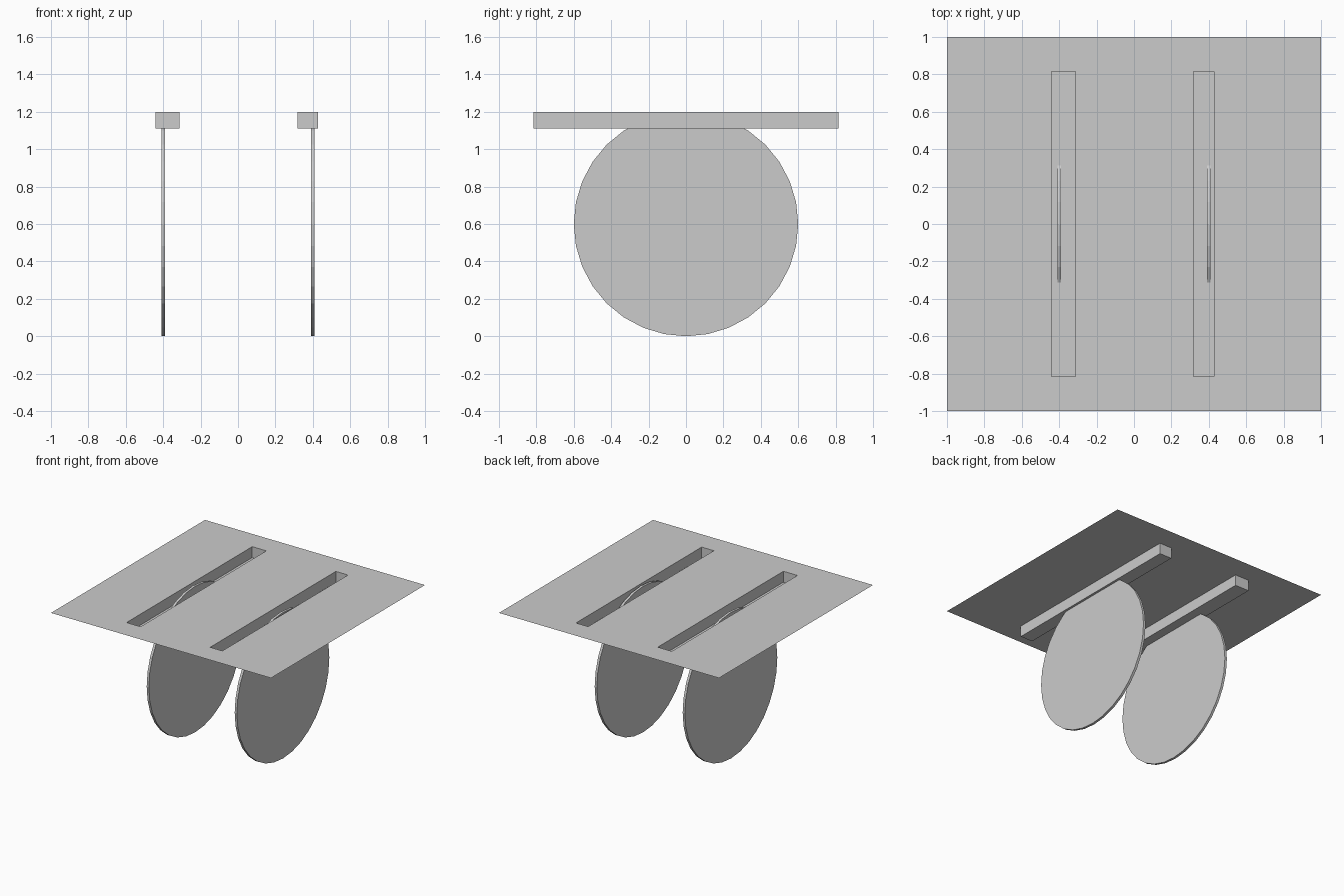
import bpy, bmesh, math
from mathutils import Vector, Matrix

if "Cube" in bpy.data.objects:
    bpy.data.objects.remove(bpy.data.objects["Cube"])

grey = bpy.data.materials.new("plain_grey")
grey.diffuse_color = (0.6, 0.6, 0.6, 1.0)
grey.use_nodes = True
grey.node_tree.nodes["Principled BSDF"].inputs["Base Color"].default_value = grey.diffuse_color


def finish(name, bm):
    mesh = bpy.data.meshes.new(name)
    bm.to_mesh(mesh)
    bm.free()
    mesh.materials.append(grey)
    obj = bpy.data.objects.new(name, mesh)
    bpy.context.collection.objects.link(obj)
    return obj


TOP, FLOOR = 1.2, 1.11

# Thin deck with two wheel channels pressed down into it
xs = [-1, -0.442, -0.314, 0.318, 0.429, 1]
ys = [-1, -0.816, 0.816, 1]
bm = bmesh.new()
grid = [[bm.verts.new((x, y, TOP)) for y in ys] for x in xs]
slots = []
for i in range(len(xs) - 1):
    for j in range(len(ys) - 1):
        face = bm.faces.new((grid[i][j], grid[i + 1][j],
                             grid[i + 1][j + 1], grid[i][j + 1]))
        if i in (1, 3) and j == 1:
            slots.append(face)
floors = bmesh.ops.extrude_discrete_faces(bm, faces=slots)["faces"]
for face in floors:
    bmesh.ops.translate(bm, verts=face.verts, vec=Vector((0, 0, FLOOR - TOP)))
finish("deck", bm)

# Upright wheel discs whose tops poke through the channel floors
for side, x in (("left", -0.4), ("right", 0.4)):
    bm = bmesh.new()
    bmesh.ops.create_cone(bm, cap_ends=True, segments=32, radius1=0.6,
                          radius2=0.6, depth=0.02,
                          matrix=Matrix.Translation((x, 0, 0.6))
                          @ Matrix.Rotation(math.pi / 2, 4, "Y"))
    finish(side + "_wheel", bm)
